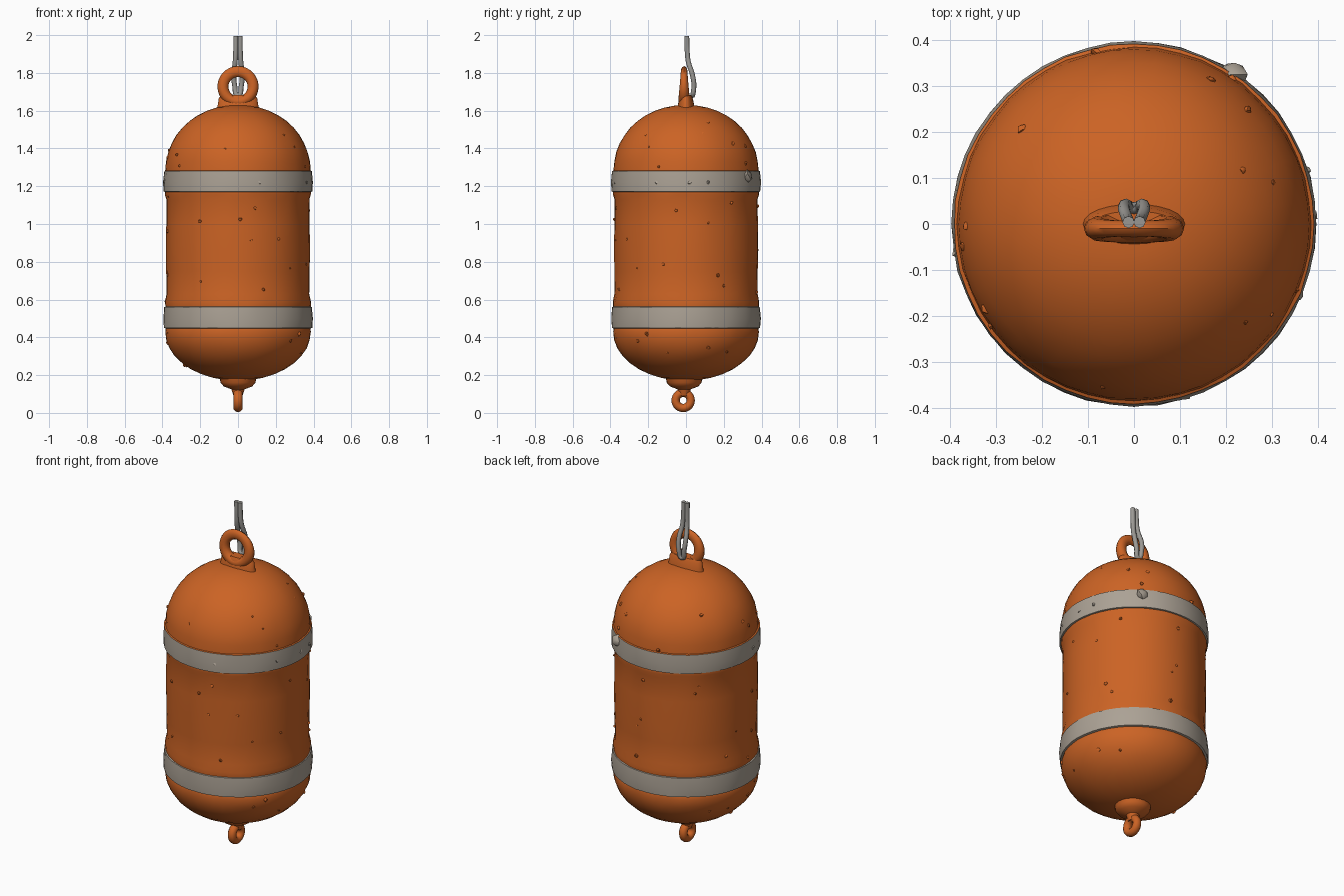
import bpy, bmesh, math, random
from mathutils import Vector

random.seed(4)
if "Cube" in bpy.data.objects:
    bpy.data.objects.remove(bpy.data.objects["Cube"])


def material(name, rgb):
    m = bpy.data.materials.new(name)
    m.use_nodes = True
    m.diffuse_color = (*rgb, 1)
    m.node_tree.nodes["Principled BSDF"].inputs["Base Color"].default_value = (*rgb, 1)
    return m


ORANGE = material("weathered orange", (0.60, 0.125, 0.018))
GREY = material("pale grey band", (0.41, 0.36, 0.30))
ROPE = material("rope grey", (0.33, 0.32, 0.30))


def finish(name, bm, *mats, angle=50):
    bmesh.ops.recalc_face_normals(bm, faces=bm.faces)
    mesh = bpy.data.meshes.new(name)
    bm.to_mesh(mesh)
    bm.free()
    for m in mats:
        mesh.materials.append(m)
    ob = bpy.data.objects.new(name, mesh)
    bpy.context.collection.objects.link(ob)
    bpy.ops.object.select_all(action="DESELECT")
    ob.select_set(True)
    bpy.context.view_layer.objects.active = ob
    bpy.ops.object.shade_smooth_by_angle(angle=math.radians(angle))
    return ob


def loft(bm, rings, closed=False):
    """Skin rings of points; cap both ends unless the loft is closed."""
    rows = [[bm.verts.new(p) for p in ring] for ring in rings]
    pairs = list(zip(rows, rows[1:])) + ([(rows[-1], rows[0])] if closed else [])
    for a, b in pairs:
        for i in range(len(a)):
            j = (i + 1) % len(a)
            bm.faces.new((a[i], a[j], b[j], b[i]))
    if not closed:
        bm.faces.new(rows[0])
        bm.faces.new(rows[-1])


def oval(rx, ry, z, sides=48, wobble=0, y=0):
    ring = []
    for i in range(sides):
        a = math.tau * i / sides
        k = 1 + random.uniform(-wobble, wobble)
        ring.append((rx * k * math.cos(a), y + ry * k * math.sin(a), z))
    return ring


def dome(base, height, radius, count, power=2):
    """Profile points from the rim towards the pole."""
    angles = [math.pi / 2 * i / count for i in range(1, count)]
    return [(radius * math.cos(a) ** (2 / power), base + height * math.sin(a)) for a in angles]


# Float body with raised bands and domed ends
bottom = [(r, z) for r, z in dome(0.43, -0.26, 0.386, 9)][::-1]
middle = [(0.386, 0.43), (0.382, 0.447), (0.393, 0.45), (0.396, 0.50), (0.391, 0.56),
          (0.385, 0.562), (0.387, 0.59), (0.378, 0.63), (0.379, 0.75), (0.381, 0.87),
          (0.380, 1.0), (0.379, 1.13), (0.386, 1.155), (0.386, 1.17), (0.394, 1.172),
          (0.396, 1.22), (0.391, 1.28), (0.384, 1.283)]
top = dome(1.283, 0.347, 0.384, 11, 2.1)
bm = bmesh.new()
loft(bm, [oval(r, r, z, wobble=0.004) for r, z in bottom + middle + top])
for f in bm.faces:
    z = f.calc_center_median().z
    f.material_index = int(0.447 < z < 0.561 or 1.171 < z < 1.281)
finish("float_body", bm, ORANGE, GREY)


# Lifting eye: flattened ring that thins upward
def eye(name, centre, major, minor, depth, taper, turned=False):
    rings = []
    for i in range(28):
        a = math.tau * i / 28
        d = depth * (1 - taper * math.sin(a))
        ring = []
        for j in range(10):
            b = math.tau * j / 10
            r = major + minor * math.cos(b)
            p = Vector((r * math.cos(a), d * math.sin(b), r * math.sin(a)))
            if turned:
                p = Vector((-p.y, p.x, p.z))
            ring.append(p + Vector(centre))
        rings.append(ring)
    bm = bmesh.new()
    loft(bm, rings, closed=True)
    return finish(name, bm, ORANGE)


eye("top_eye", (0, -0.01, 1.727), 0.080, 0.029, 0.025, 0.3)
eye("bottom_eye", (0, -0.015, 0.066), 0.040, 0.022, 0.024, 0, turned=True)

# Foot under the top eye
bm = bmesh.new()
loft(bm, [oval(rx, ry, z, 24) for rx, ry, z in
          ((0.115, 0.048, 1.60), (0.107, 0.043, 1.63), (0.102, 0.036, 1.665), (0.09, 0.028, 1.682))])
finish("top_eye_foot", bm, ORANGE)

# Collar above the bottom eye
bm = bmesh.new()
loft(bm, [oval(r, r, z, 24, y=-0.01) for r, z in
          ((0.024, 0.09), (0.035, 0.125), (0.075, 0.14), (0.092, 0.16), (0.10, 0.20))])
finish("bottom_collar", bm, ORANGE)

# Rope loop hanging behind the eye
half = [(0.012, 0.004, 1.995), (0.012, 0.006, 1.92), (0.015, 0.012, 1.86), (0.022, 0.034, 1.79),
        (0.017, 0.042, 1.73)]
path = [(-x, y, z) for x, y, z in half] + [(0, 0.035, 1.68)] + half[::-1]
curve = bpy.data.curves.new("rope_loop", "CURVE")
curve.dimensions = "3D"
curve.bevel_depth = 0.013
curve.bevel_resolution = 2
curve.resolution_u = 4
curve.use_fill_caps = True
spline = curve.splines.new("BEZIER")
spline.bezier_points.add(len(path) - 1)
for point, co in zip(spline.bezier_points, path):
    point.co = co
    point.handle_left_type = point.handle_right_type = "AUTO"
curve.materials.append(ROPE)
bpy.context.collection.objects.link(bpy.data.objects.new("rope_loop", curve))


# Barnacle lumps scattered over the hull
def lump(bm, centre, size):
    made = bmesh.ops.create_icosphere(bm, subdivisions=1, radius=size)["verts"]
    for v in made:
        v.co = v.co * random.uniform(0.7, 1.2) + Vector(centre)


def hull_radius(z):
    if z > 1.283:
        return 0.384 * math.sqrt(1 - ((z - 1.283) / 0.347) ** 2)
    if z < 0.43:
        return 0.386 * math.sqrt(1 - ((0.43 - z) / 0.26) ** 2)
    return 0.38


bm = bmesh.new()
for i in range(70):
    z, a = random.uniform(0.22, 1.55), random.uniform(0, math.tau)
    if 0.44 < z < 0.57 or 1.16 < z < 1.29:
        continue
    r = hull_radius(z) - 0.003
    lump(bm, (r * math.cos(a), r * math.sin(a), z), random.uniform(0.006, 0.013))
finish("hull_lumps", bm, ORANGE)

bm = bmesh.new()
lump(bm, (0.21, 0.325, 1.25), 0.038)
for a in (-0.4, 0.05, 0.3, 3.3, 5.0):
    lump(bm, (0.388 * math.cos(a), 0.388 * math.sin(a), 1.22), 0.014)
finish("band_lumps", bm, GREY)
